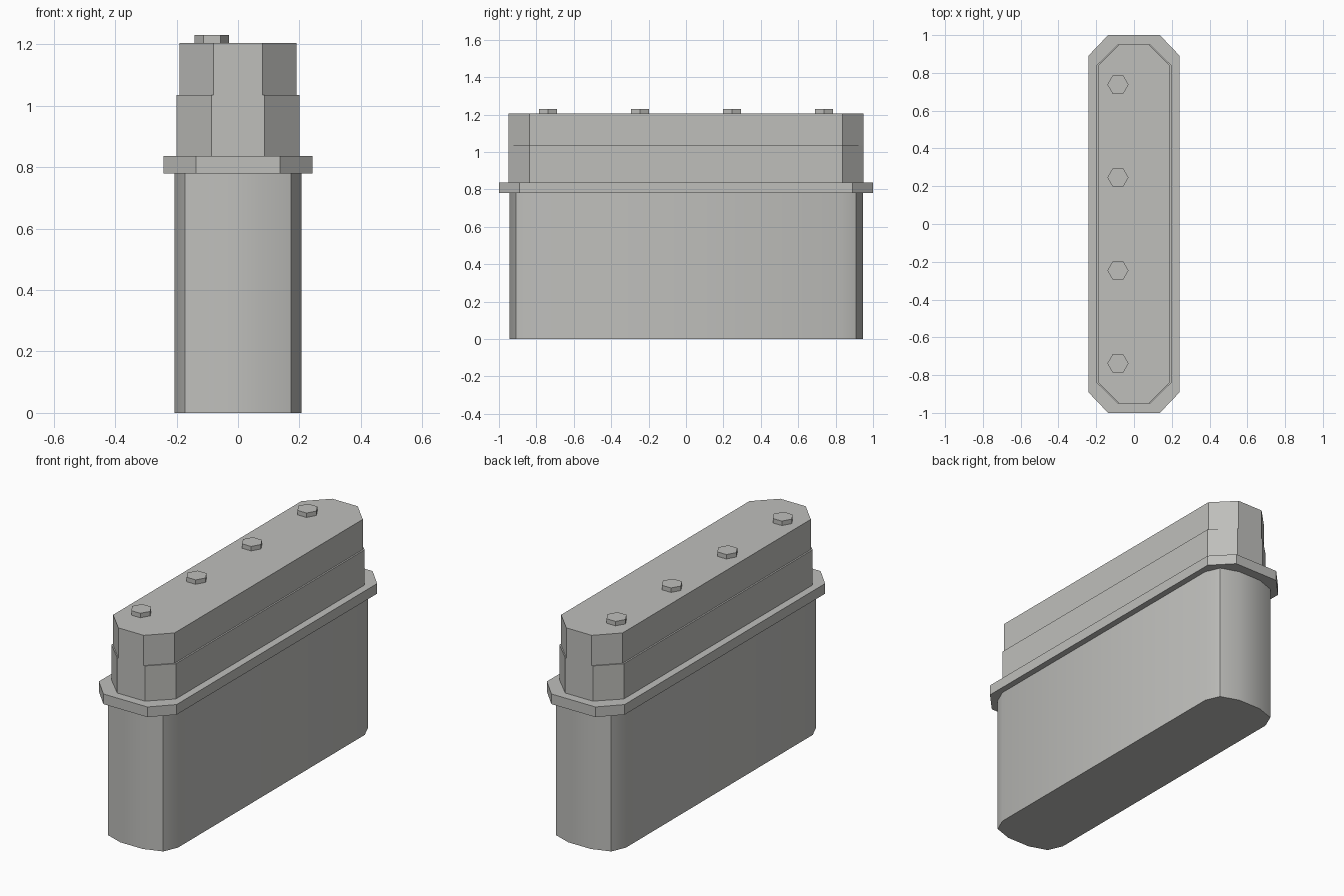
import bpy, bmesh, math

if "Cube" in bpy.data.objects:
    bpy.data.objects.remove(bpy.data.objects["Cube"])

# One flat grey for the whole casing
grey = bpy.data.materials.new("warm_grey")
grey.diffuse_color = (0.52, 0.52, 0.50, 1.0)
grey.use_nodes = True
grey.node_tree.nodes["Principled BSDF"].inputs["Base Color"].default_value = grey.diffuse_color


def prism(name, outline, z0, z1):
    """Extrude a closed counter-clockwise outline from z0 to z1."""
    bm = bmesh.new()
    base = bm.faces.new([bm.verts.new((x, y, z0)) for x, y in outline])
    top = bmesh.ops.extrude_face_region(bm, geom=[base], use_keep_orig=True)["geom"]
    for v in top:
        if isinstance(v, bmesh.types.BMVert):
            v.co.z = z1
    bmesh.ops.recalc_face_normals(bm, faces=bm.faces)
    mesh = bpy.data.meshes.new(name)
    bm.to_mesh(mesh)
    bm.free()
    mesh.materials.append(grey)
    obj = bpy.data.objects.new(name, mesh)
    bpy.context.collection.objects.link(obj)
    return obj


def mirrored(quarter):
    """Mirror a quarter outline (+x side towards +y end) into a full loop."""
    back = quarter[::-1]
    return (quarter + [(-x, y) for x, y in back]
            + [(-x, -y) for x, y in quarter] + [(x, -y) for x, y in back])


# Lower body: softly bent sides meeting in a sharp corner edge
body = prism("lower_body", mirrored([(0.207, 0.83), (0.172, 0.91), (0.07, 0.945)]), 0, 0.78)
bpy.ops.object.select_all(action='DESELECT')
body.select_set(True)
bpy.context.view_layer.objects.active = body
bpy.ops.object.shade_smooth_by_angle(angle=math.radians(30))

# Flange and the two stepped head blocks, all chamfered
prism("flange", mirrored([(0.242, 0.89), (0.137, 1.0)]), 0.78, 0.837)
prism("head_lower", mirrored([(0.2, 0.838), (0.086, 0.95)]), 0.837, 1.035)
prism("head_upper", mirrored([(0.191, 0.836), (0.079, 0.95)]), 1.035, 1.205)

# Row of hexagonal bolts, set off to one side
for i in range(4):
    y = -0.738 + i * 0.492
    hexagon = [(-0.085 + 0.056 * math.cos(k * math.pi / 3),
                y + 0.056 * math.sin(k * math.pi / 3)) for k in range(6)]
    prism(f"bolt_{i + 1}", hexagon, 1.2, 1.23)
